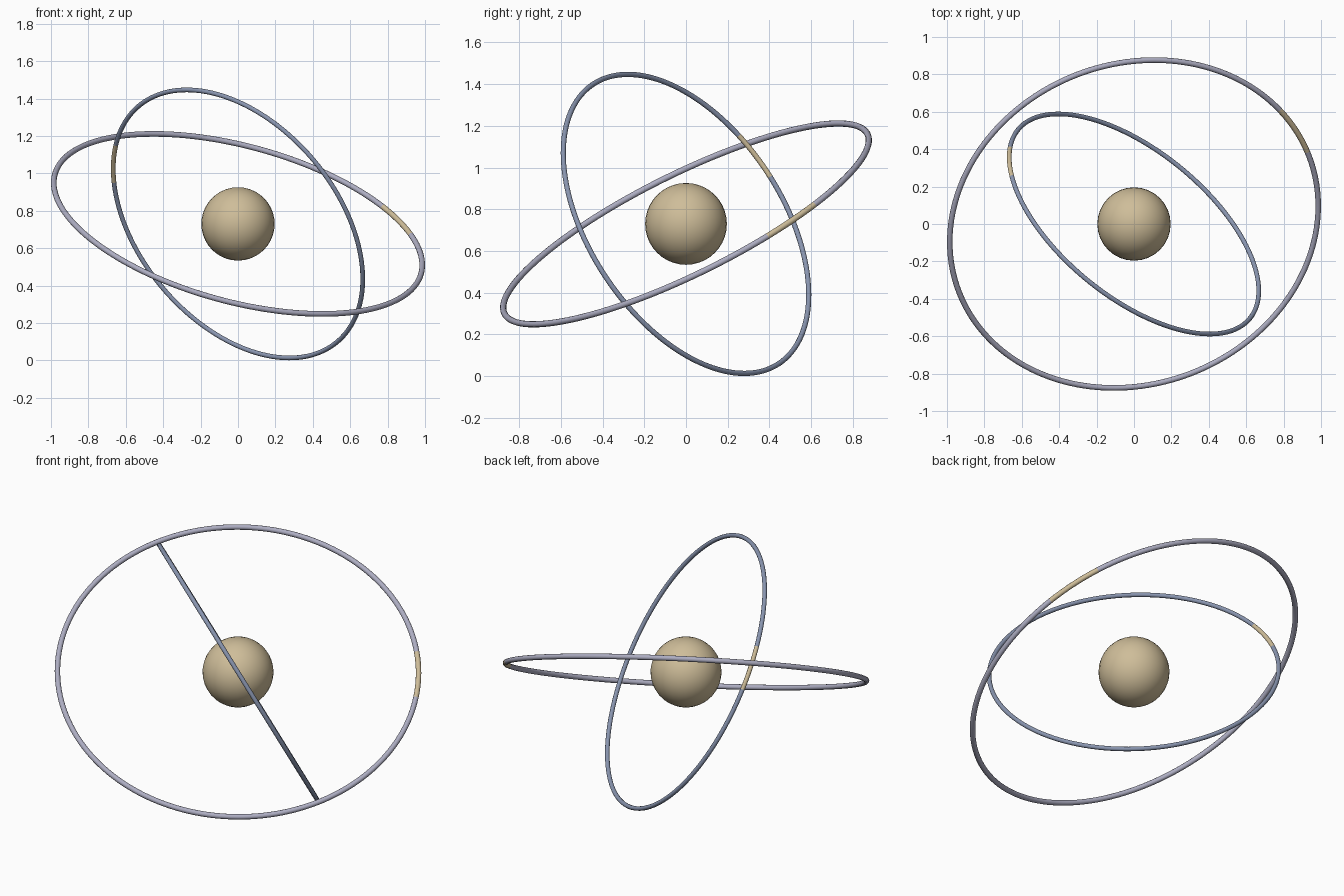
import bpy, bmesh, math
from mathutils import Vector

if "Cube" in bpy.data.objects:
    bpy.data.objects.remove(bpy.data.objects["Cube"])

CENTRE = Vector((0, 0, 0.73))
STEPS, SIDES = 180, 12


def material(name, rgb):
    m = bpy.data.materials.new(name)
    m.diffuse_color = (*rgb, 1)
    m.use_nodes = True
    m.node_tree.nodes["Principled BSDF"].inputs["Base Color"].default_value = m.diffuse_color
    return m


sand = material("sand", (0.62, 0.51, 0.32))
lavender = material("lavender_grey", (0.42, 0.42, 0.54))
steel = material("steel_blue", (0.25, 0.30, 0.43))


def finish(name, bm, mats):
    bmesh.ops.recalc_face_normals(bm, faces=bm.faces)
    me = bpy.data.meshes.new(name)
    bm.to_mesh(me)
    bm.free()
    for m in mats:
        me.materials.append(m)
    me.shade_smooth()
    ob = bpy.data.objects.new(name, me)
    ob.location = CENTRE
    bpy.context.collection.objects.link(ob)
    return ob


def orbit_ring(name, a, b, radius, mats, band):
    """Tilted elliptical tube spanned by a and b, with a sand band (degrees)."""
    a, b = Vector(a), Vector(b)
    normal = a.cross(b).normalized()
    bm = bmesh.new()
    loops = []
    for i in range(STEPS):
        t = math.tau * i / STEPS
        p = a * math.cos(t) + b * math.sin(t)
        tangent = (b * math.cos(t) - a * math.sin(t)).normalized()
        side = tangent.cross(normal)
        loops.append([bm.verts.new(p + radius * (
            side * math.cos(math.tau * k / SIDES) + normal * math.sin(math.tau * k / SIDES)))
            for k in range(SIDES)])
    for i in range(STEPS):
        l0, l1 = loops[i], loops[(i + 1) % STEPS]
        angle = (i + 0.5) * 360 / STEPS
        for k in range(SIDES):
            j = (k + 1) % SIDES
            f = bm.faces.new((l0[k], l0[j], l1[j], l1[k]))
            f.material_index = int(band[0] < angle < band[1])
    return finish(name, bm, mats)


# Outer and inner rings, each with one sand-coloured section
orbit_ring("outer_ring", (0.985, 0.096, -0.22), (0, 0.871, 0.428), 0.015,
           (lavender, sand), (20, 38))
orbit_ring("inner_ring", (0.667, -0.357, -0.295), (0, 0.4675, -0.653), 0.0125,
           (steel, sand), (174, 192))

# Central ball
bm = bmesh.new()
bmesh.ops.create_uvsphere(bm, u_segments=32, v_segments=20, radius=0.196)
finish("central_ball", bm, (sand,))
